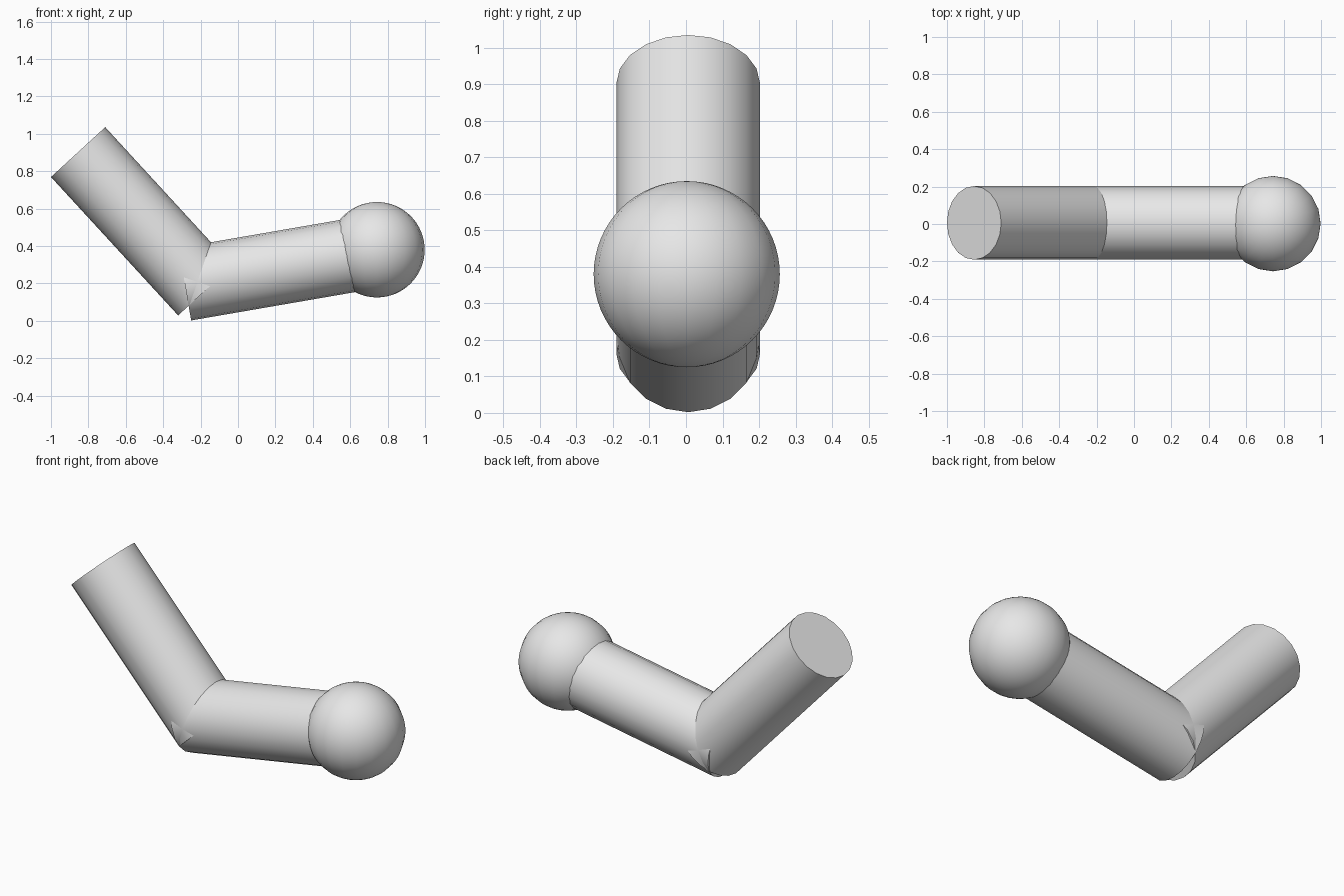
import bpy
import math
from mathutils import Vector

cube = bpy.data.objects.get("Cube")
if cube:
    bpy.data.objects.remove(cube, do_unlink=True)

# Single plain grey material
grey = bpy.data.materials.new("light_grey")
grey.use_nodes = True
colour = (0.8, 0.8, 0.8, 1.0)
grey.diffuse_color = colour
grey.node_tree.nodes["Principled BSDF"].inputs["Base Color"].default_value = colour

SIDES = 20
TUBE_RADIUS = 0.197


def finish(name):
    obj = bpy.context.object
    obj.name = name
    obj.data.materials.append(grey)
    bpy.ops.object.shade_smooth_by_angle(angle=math.radians(35))
    return obj


def tube(name, start, end):
    """Capped cylinder between two points in the y = const plane."""
    a, b = Vector(start), Vector(end)
    axis = b - a
    bpy.ops.mesh.primitive_cylinder_add(
        vertices=SIDES, radius=TUBE_RADIUS, depth=axis.length,
        location=(a + b) / 2,
        rotation=(0, math.atan2(axis.x, axis.z), 0))
    return finish(name)


# Upper arm slopes down to the elbow, forearm rises gently to the hand
tube("upper_arm", (-0.855, 0.006, 0.902), (-0.175, 0.006, 0.162))
tube("forearm", (-0.284, 0.006, 0.196), (0.706, 0.006, 0.367))

# Round hand
bpy.ops.mesh.primitive_uv_sphere_add(
    segments=SIDES, ring_count=32, radius=0.255, location=(0.743, 0.002, 0.38))
finish("hand")
